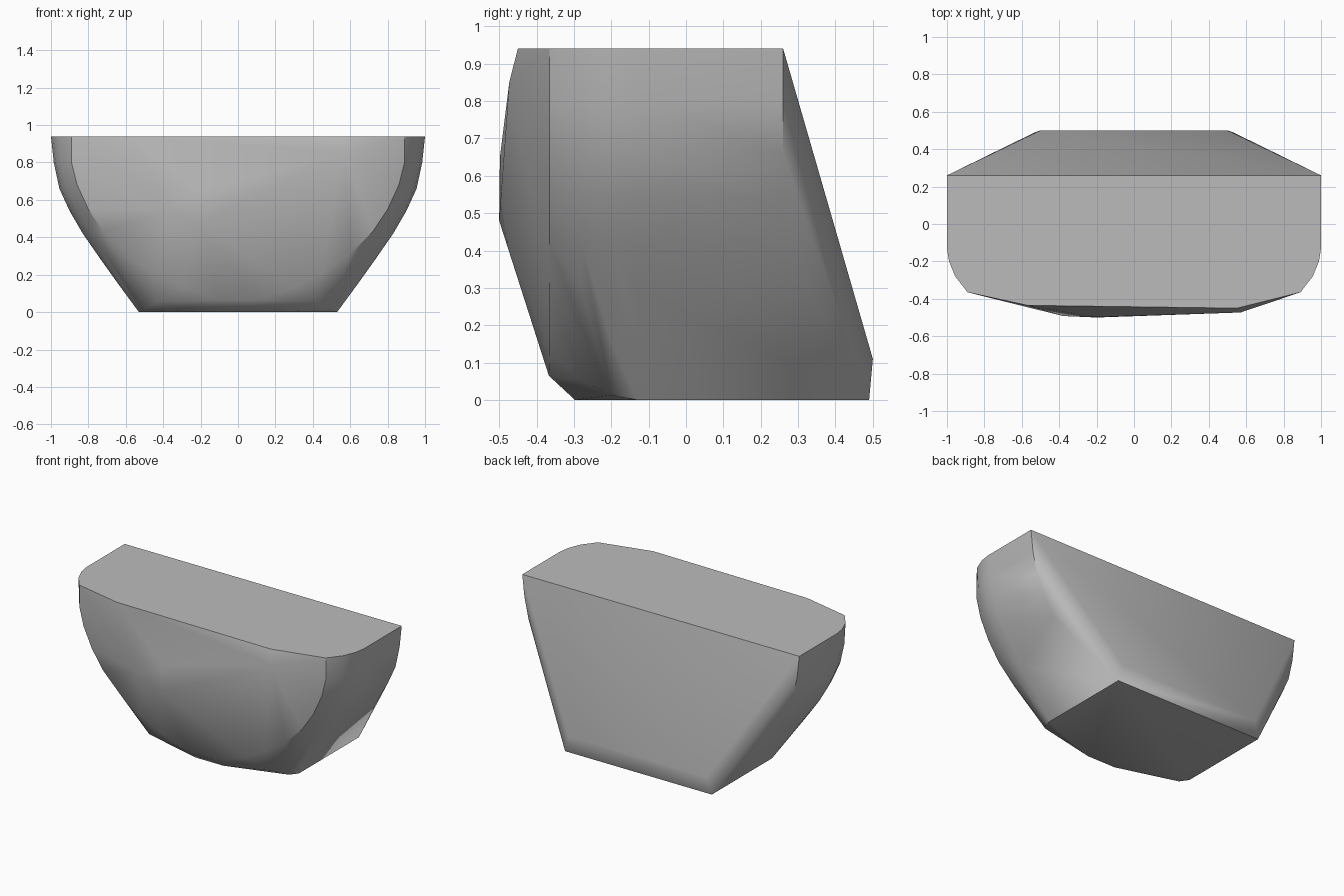
import bpy, bmesh, math

cube = bpy.data.objects.get("Cube")
if cube:
    bpy.data.objects.remove(cube, do_unlink=True)

# Half outlines (x, z): body wall and the matching rim of the front face
wall = [(1, .94), (.985, .8), (.955, .66), (.9, .54), (.83, .42),
        (.74, .29), (.64, .15), (.53, 0)]
rim = [(.89, .94), (.89, .8), (.86, .68), (.8, .55), (.72, .43),
       (.6, .31), (.45, .21), (.3, .13)]
# Rounding from wall to rim: depth y and blend amount
rounding = [(-.13, 0), (-.2, .1), (-.28, .4), (-.365, 1)]

points = []


def both_sides(x, y, z):
    points.extend([(x, y, z), (-x, y, z)])


# Rounded bowl body
for (wx, wz), (rx, rz) in zip(wall, rim):
    for y, t in rounding:
        both_sides(wx + (rx - wx) * t, y, wz + (rz - wz) * t)
    if wz > .4:
        both_sides(wx, .26, wz)

# Lower front lip and flat base
both_sides(.1, -.367, .065)
both_sides(.1, -.297, 0)
both_sides(.53, .49, 0)
# Lower edge of the sloping back
both_sides(.5, .5, .11)

# Uneven faceted front
points += [(-.57, -.435, .94), (.55, -.45, .94), (.57, -.473, .85),
           (-.38, -.492, .55), (-.2, -.5, .48), (-.2, -.498, .65)]

# Wrap one solid around all outlines
bm = bmesh.new()
for p in points:
    bm.verts.new(p)
hull = bmesh.ops.convex_hull(bm, input=bm.verts[:])
loose = {g for g in hull["geom_interior"] + hull["geom_unused"]
         if isinstance(g, bmesh.types.BMVert)}
bmesh.ops.delete(bm, geom=list(loose), context="VERTS")
bmesh.ops.dissolve_limit(bm, angle_limit=math.radians(.5),
                         verts=bm.verts[:], edges=bm.edges[:])
bmesh.ops.recalc_face_normals(bm, faces=bm.faces[:])
mesh = bpy.data.meshes.new("bowl_block")
bm.to_mesh(mesh)
bm.free()

block = bpy.data.objects.new("bowl_block", mesh)
bpy.context.collection.objects.link(block)

# Plain grey surface
grey = bpy.data.materials.new("plain_grey")
grey.use_nodes = True
colour = (.5, .5, .5, 1)
grey.diffuse_color = colour
grey.node_tree.nodes["Principled BSDF"].inputs["Base Color"].default_value = colour
mesh.materials.append(grey)

bpy.ops.object.select_all(action="DESELECT")
block.select_set(True)
bpy.context.view_layer.objects.active = block
bpy.ops.object.shade_smooth_by_angle(angle=math.radians(30))
